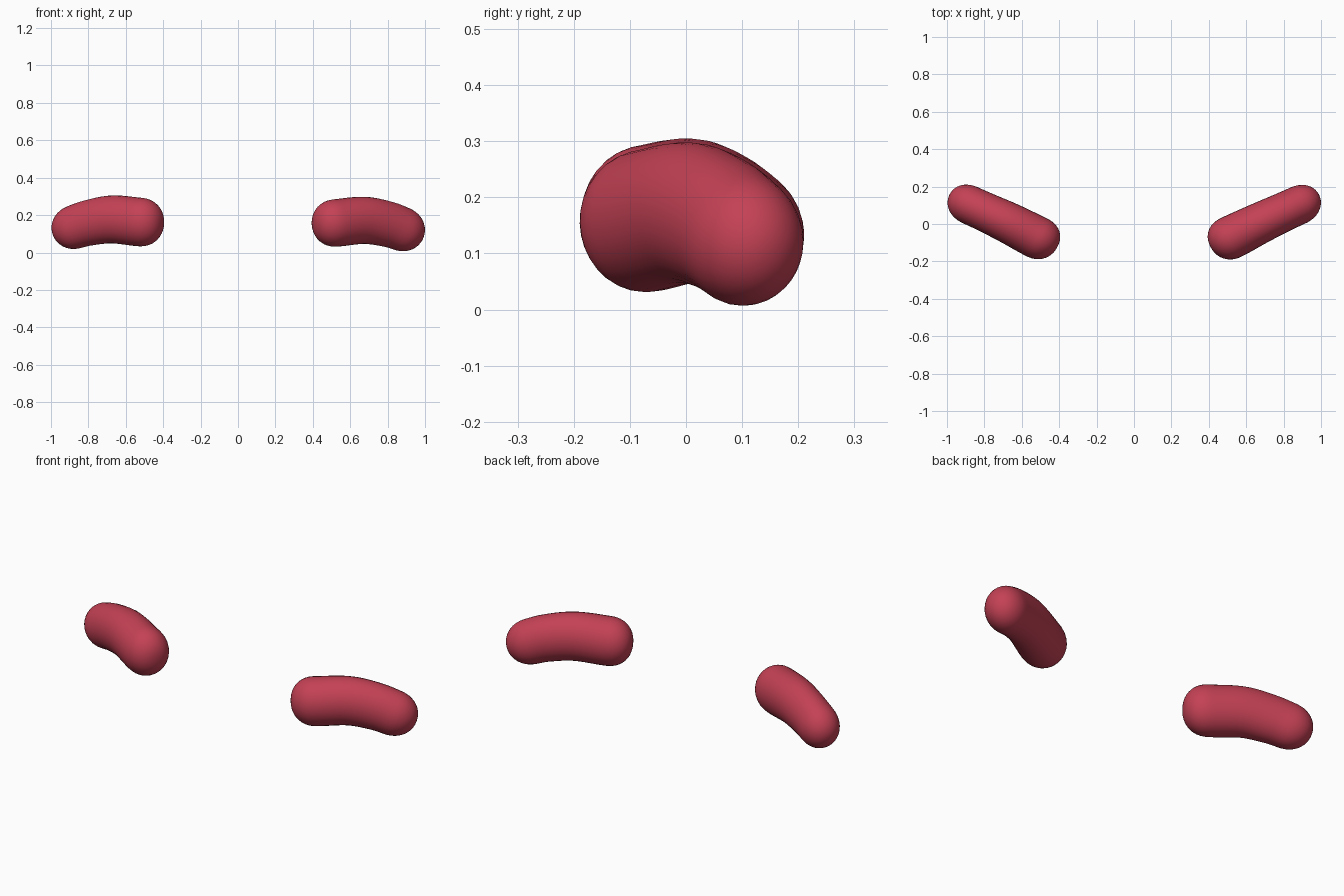
import bpy, bmesh, math
from mathutils import Vector

if "Cube" in bpy.data.objects:
    bpy.data.objects.remove(bpy.data.objects["Cube"])

AXIS = Vector((0.884, 0.467, 0))     # horizontal direction of a bean
SIDE = Vector((-0.467, 0.884, 0))    # horizontal direction across it
RINGS, SEGS = 36, 32

red = bpy.data.materials.new("bean red")
red.diffuse_color = (0.55, 0.053, 0.09, 1)
red.use_nodes = True
red.node_tree.nodes["Principled BSDF"].inputs["Base Color"].default_value = red.diffuse_color


def spline(pts, x):
    """Smooth interpolation of rows (x, a, b, ...) at x."""
    i = max(k for k in range(len(pts) - 1) if pts[k][0] <= x + 1e-9)
    p, q = pts[i], pts[i + 1]
    o, r = pts[max(i - 1, 0)], pts[min(i + 2, len(pts) - 1)]
    h = q[0] - p[0]
    t = (x - p[0]) / h
    out = []
    for c in range(1, len(p)):
        m0 = (q[c] - o[c]) / (q[0] - o[0]) * h
        m1 = (r[c] - p[c]) / (r[0] - p[0]) * h
        out.append((2*t**3 - 3*t**2 + 1) * p[c] + (t**3 - 2*t**2 + t) * m0
                   + (3*t**2 - 2*t**3) * q[c] + (t**3 - t**2) * m1)
    return out


def cap(d, length, power):
    """Rounded end: section scale at distance d from the tip."""
    k = max(0.0, 1 - d / length)
    return max(0.0, 1 - k ** power) ** (1 / power)


def bean(name, stations, mirror):
    bm = bmesh.new()
    s0, s1 = stations[0][0], stations[-1][0]

    def centre(s):
        side, z, hw, hh = spline(stations, s)
        return AXIS * s + SIDE * side + Vector((0, 0, z)), hw, hh

    rings = []
    for i in range(RINGS + 1):
        # rings gather towards both tips
        s = s0 + (s1 - s0) * (1 - math.cos(math.pi * i / RINGS)) / 2
        c, hw, hh = centre(s)
        if i in (0, RINGS):
            rings.append([bm.verts.new(c)])
            continue
        e = 0.004
        tangent = centre(min(s + e, s1))[0] - centre(max(s - e, s0))[0]
        up = SIDE.cross(tangent).normalized()
        if up.z < 0:
            up = -up
        f = cap(s - s0, 0.125, 2.25) * cap(s1 - s, 0.12, 2.1)
        rings.append([bm.verts.new(c + SIDE * (hw * f * math.cos(a)) + up * (hh * f * math.sin(a)))
                      for a in (2 * math.pi * j / SEGS for j in range(SEGS))])
    for a, b in zip(rings, rings[1:]):
        for j in range(SEGS):
            k = (j + 1) % SEGS
            if len(a) == 1:
                bm.faces.new((a[0], b[j], b[k]))
            elif len(b) == 1:
                bm.faces.new((a[j], a[k], b[0]))
            else:
                bm.faces.new((a[j], a[k], b[k], b[j]))
    if mirror:
        for v in bm.verts:
            v.co.x = -v.co.x
    bmesh.ops.recalc_face_normals(bm, faces=bm.faces)
    for f in bm.faces:
        f.smooth = True
    me = bpy.data.meshes.new(name)
    bm.to_mesh(me)
    bm.free()
    me.materials.append(red)
    bpy.context.collection.objects.link(bpy.data.objects.new(name, me))


# stations: distance along, sideways offset, height, half width, half height
bean("right_bean", [
    (0.305, -0.300, 0.150, 0.116, 0.124),
    (0.430, -0.306, 0.158, 0.117, 0.127),
    (0.600, -0.310, 0.172, 0.110, 0.126),
    (0.740, -0.317, 0.151, 0.105, 0.122),
    (0.829, -0.322, 0.123, 0.104, 0.118),
    (0.942, -0.322, 0.086, 0.104, 0.114)], False)
bean("left_bean", [
    (0.305, -0.300, 0.158, 0.114, 0.126),
    (0.430, -0.306, 0.163, 0.115, 0.130),
    (0.600, -0.308, 0.177, 0.110, 0.128),
    (0.740, -0.315, 0.158, 0.105, 0.122),
    (0.829, -0.320, 0.134, 0.104, 0.117),
    (0.942, -0.320, 0.105, 0.104, 0.112)], True)
